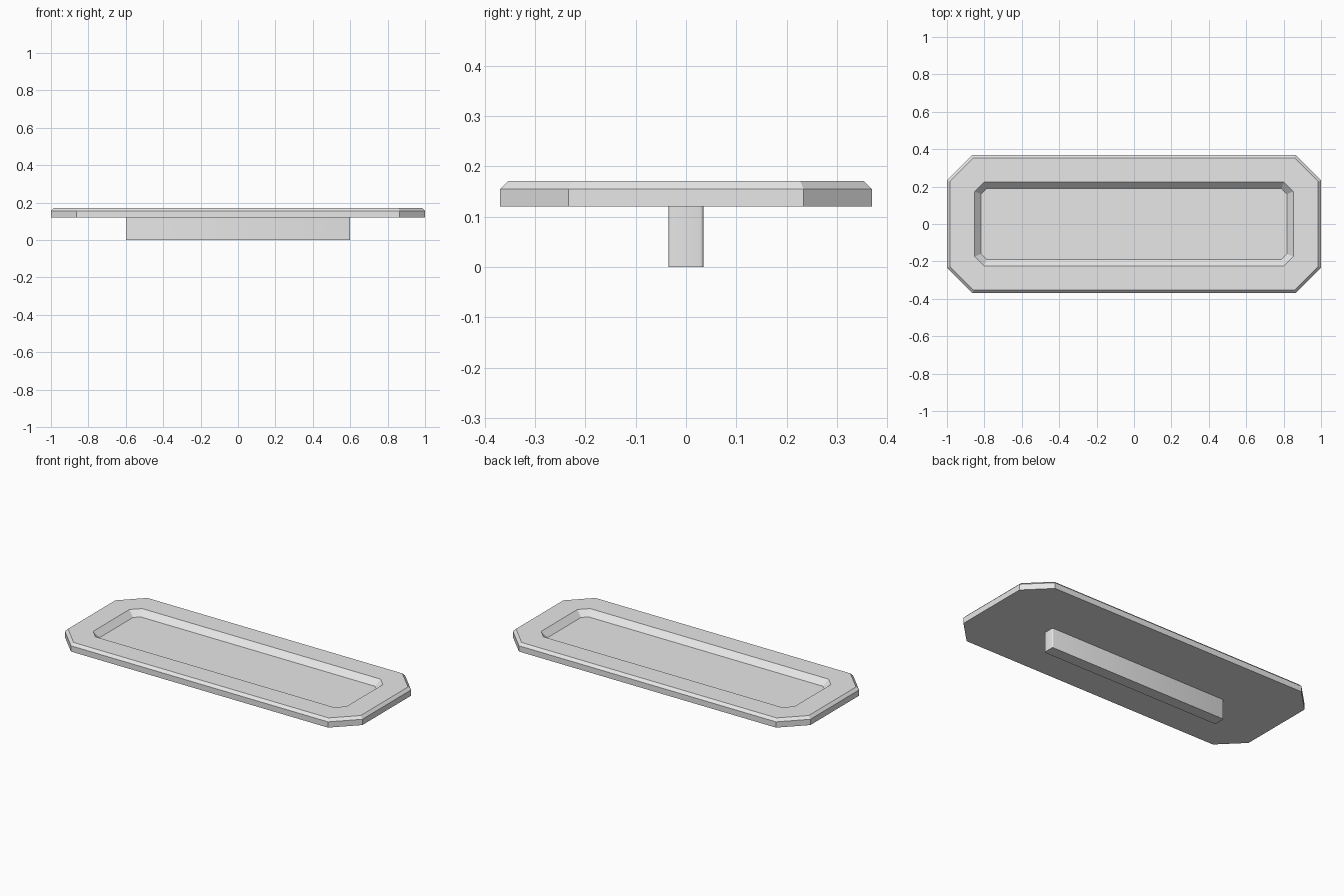
import bpy
import bmesh
import math

cube = bpy.data.objects.get("Cube")
if cube:
    bpy.data.objects.remove(cube, do_unlink=True)

grey = bpy.data.materials.new("light_grey")
grey.use_nodes = True
colour = (0.8, 0.8, 0.8, 1)
grey.diffuse_color = colour
grey.node_tree.nodes["Principled BSDF"].inputs["Base Color"].default_value = colour


def add_object(name, bm):
    bmesh.ops.recalc_face_normals(bm, faces=bm.faces)
    mesh = bpy.data.meshes.new(name)
    bm.to_mesh(mesh)
    bm.free()
    mesh.materials.append(grey)
    obj = bpy.data.objects.new(name, mesh)
    bpy.context.collection.objects.link(obj)
    return obj


def cut_corner_ring(bm, hx, hy, cut, z):
    """Rectangle with its four corners cut at 45 degrees."""
    quarter = [(hx, hy - cut), (hx - cut, hy)]
    points = []
    for sx, sy in ((1, 1), (-1, 1), (-1, -1), (1, -1)):
        pair = quarter if sx * sy > 0 else quarter[::-1]
        points += [(sx * x, sy * y, z) for x, y in pair]
    return [bm.verts.new(p) for p in points]


# Tray plate: straight side, bevelled top edge, sloped recess and floor
bm = bmesh.new()
sections = [
    (1.0, 0.37, 0.136, 0.12),
    (1.0, 0.37, 0.136, 0.155),
    (0.984, 0.354, 0.127, 0.171),
    (0.852, 0.224, 0.05, 0.171),
    (0.818, 0.19, 0.03, 0.137),
]
rings = [cut_corner_ring(bm, *s) for s in sections]
for low, high in zip(rings, rings[1:]):
    for i in range(len(low)):
        j = (i + 1) % len(low)
        bm.faces.new((low[i], low[j], high[j], high[i]))
bm.faces.new(rings[0])
bm.faces.new(rings[-1])
add_object("tray_plate", bm)

# Long support rib under the plate, with softened upright edges
bm = bmesh.new()
bmesh.ops.create_cube(bm, size=1)
for v in bm.verts:
    v.co = (v.co.x * 1.2, v.co.y * 0.069, (v.co.z + 0.5) * 0.12)
upright = [e for e in bm.edges if abs(e.verts[0].co.z - e.verts[1].co.z) > 0.1]
bmesh.ops.bevel(bm, geom=upright, offset=0.006, segments=3, profile=0.5, affect='EDGES')
rib = add_object("support_rib", bm)
bpy.ops.object.select_all(action='DESELECT')
rib.select_set(True)
bpy.context.view_layer.objects.active = rib
bpy.ops.object.shade_smooth_by_angle(angle=math.radians(35))
